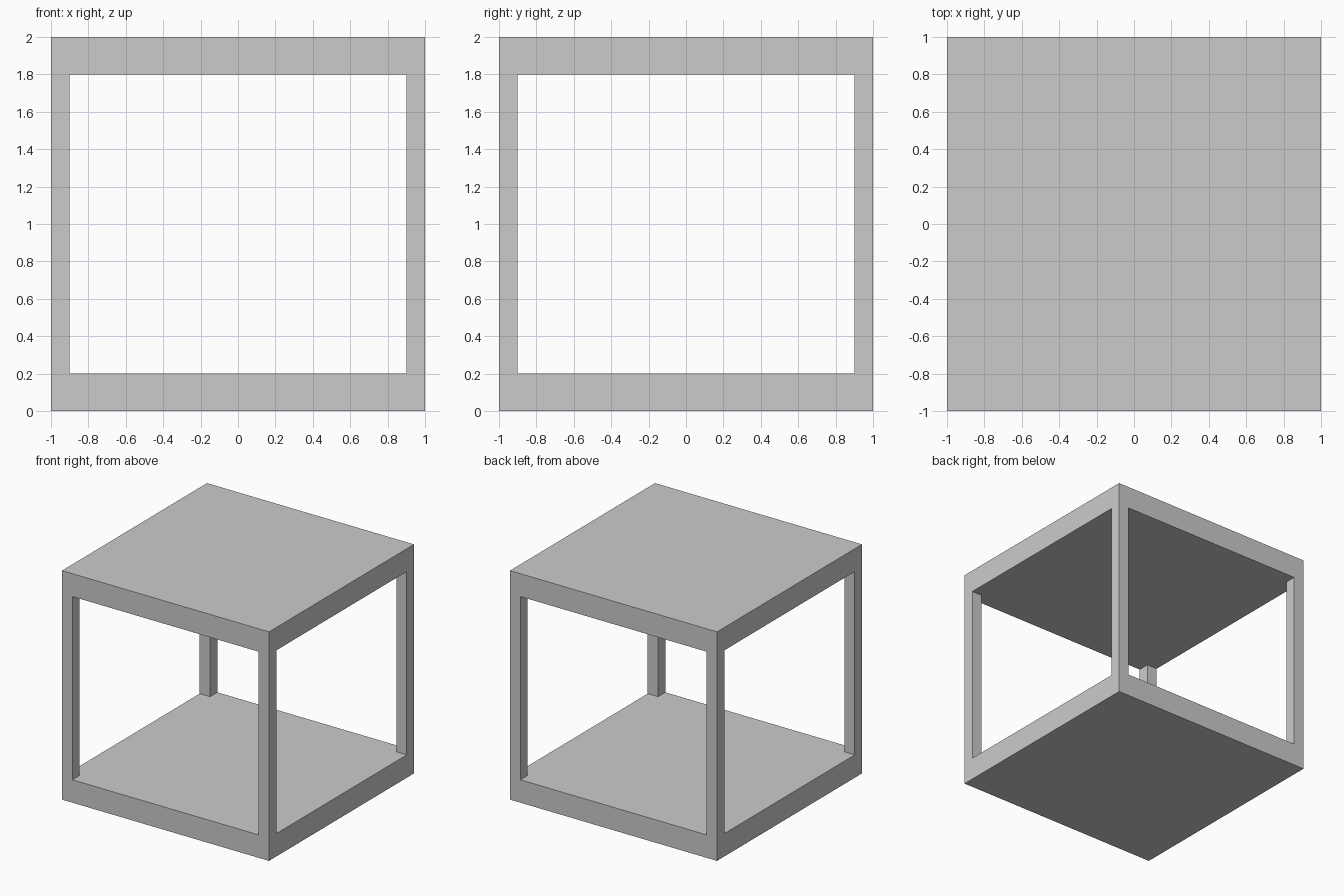
import bpy

if "Cube" in bpy.data.objects:
    bpy.data.objects.remove(bpy.data.objects["Cube"])

SIZE = 2.0     # overall cube size
SLAB = 0.2     # slab thickness
POST = 0.1     # post width


def box(name, size, center):
    bpy.ops.mesh.primitive_cube_add(size=1, location=center)
    ob = bpy.context.object
    ob.name = name
    ob.scale = size
    bpy.ops.object.transform_apply(location=False, rotation=False, scale=True)
    return ob


# Floor and roof slabs
box("floor_slab", (SIZE, SIZE, SLAB), (0, 0, SLAB / 2))
box("roof_slab", (SIZE, SIZE, SLAB), (0, 0, SIZE - SLAB / 2))

# Four square corner posts between the slabs
offset = (SIZE - POST) / 2
for y_name, sy in (("front", -1), ("back", 1)):
    for x_name, sx in (("left", -1), ("right", 1)):
        box(f"{y_name}_{x_name}_post", (POST, POST, SIZE - 2 * SLAB),
            (sx * offset, sy * offset, SIZE / 2))
